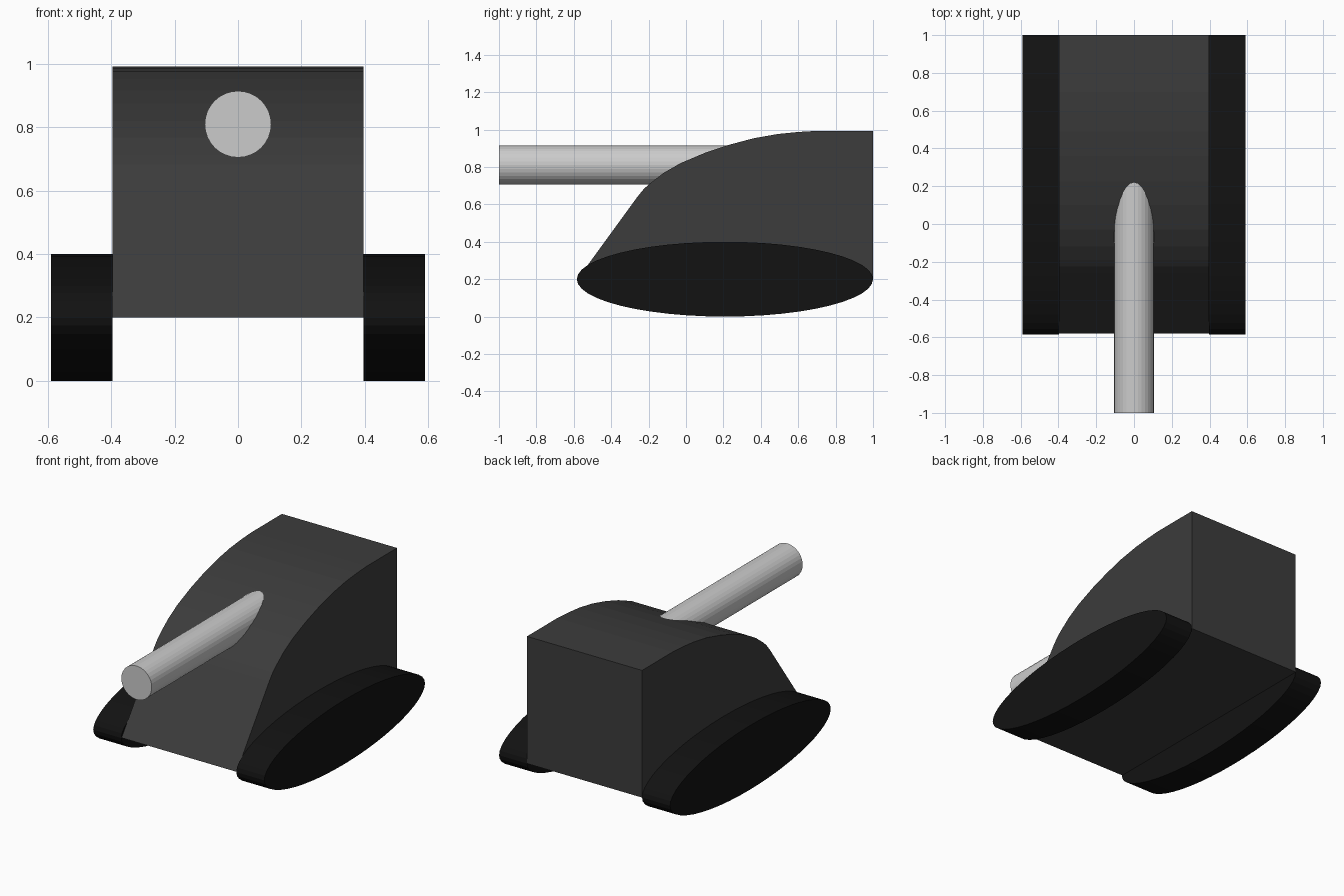
import bpy, bmesh, math

if "Cube" in bpy.data.objects:
    bpy.data.objects.remove(bpy.data.objects["Cube"])


def material(name, v):
    m = bpy.data.materials.new(name)
    m.diffuse_color = (v, v, v, 1)
    m.use_nodes = True
    m.node_tree.nodes["Principled BSDF"].inputs["Base Color"].default_value = m.diffuse_color
    return m


def extrude_profile(name, profile, x0, x1, mat):
    """Solid made from a (y, z) profile swept along x."""
    bm = bmesh.new()
    face = bm.faces.new([bm.verts.new((x0, y, z)) for y, z in profile])
    ext = bmesh.ops.extrude_face_region(bm, geom=[face], use_keep_orig=True)
    moved = [g for g in ext["geom"] if isinstance(g, bmesh.types.BMVert)]
    bmesh.ops.translate(bm, verts=moved, vec=(x1 - x0, 0, 0))
    bmesh.ops.recalc_face_normals(bm, faces=bm.faces)
    mesh = bpy.data.meshes.new(name)
    bm.to_mesh(mesh)
    bm.free()
    mesh.materials.append(mat)
    ob = bpy.data.objects.new(name, mesh)
    bpy.context.collection.objects.link(ob)
    return ob


dark = material("dark_grey", 0.045)
black = material("black", 0.006)

# Hull: flat base and back, curved roof, sloping nose
hull_profile = [
    (-0.58, 0.20), (1.00, 0.20), (1.00, 0.993), (0.70, 0.993),
    (0.60, 0.987), (0.49, 0.976), (0.36, 0.953), (0.225, 0.917),
    (0.10, 0.875), (-0.03, 0.82), (-0.12, 0.768), (-0.19, 0.714),
    (-0.225, 0.683), (-0.26, 0.64),
]
extrude_profile("hull", hull_profile, -0.397, 0.397, dark)

# Tracks: flattened elliptical drums on both sides
N = 48
ellipse = [(0.208 + 0.792 * math.cos(2 * math.pi * i / N),
            0.2 + 0.2 * math.sin(2 * math.pi * i / N)) for i in range(N)]
for side, sx in (("left", -1), ("right", 1)):
    extrude_profile(side + "_track", ellipse, sx * 0.397, sx * 0.59, black)

# Gun barrel, running into the hull
bpy.ops.mesh.primitive_cylinder_add(vertices=32, radius=0.105, depth=1.4,
                                    location=(0, -0.3, 0.81),
                                    rotation=(math.pi / 2, 0, 0))
bpy.context.object.name = "gun_barrel"
